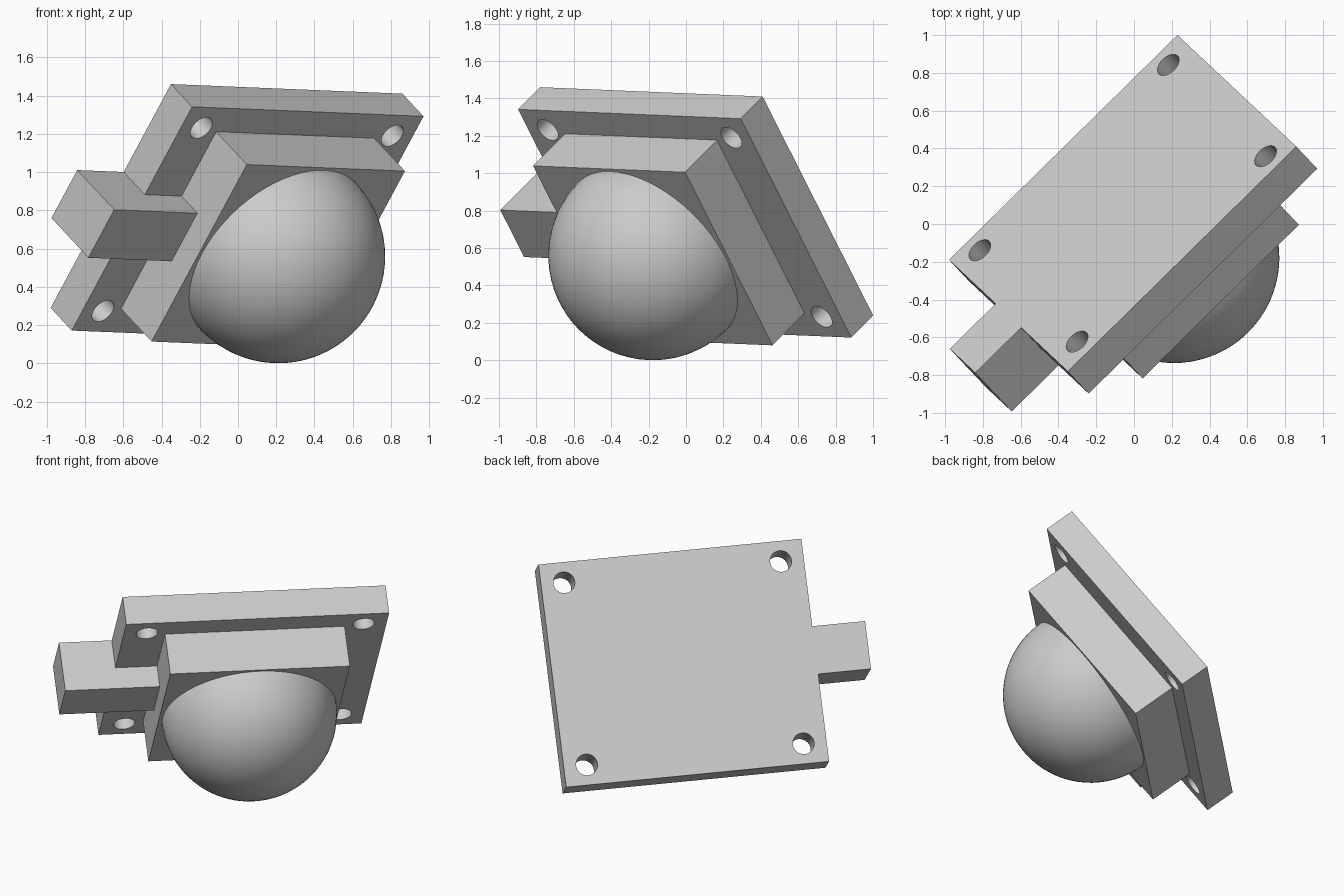
import bpy, bmesh
from math import pi, sin, cos
from mathutils import Matrix, Vector

cube = bpy.data.objects.get("Cube")
if cube:
    bpy.data.objects.remove(cube, do_unlink=True)

# Tilted frame: local z runs out of the plate towards the dome
u = Vector((0.7126, 0.7008, -0.0294)).normalized()
n = u.cross(Vector((0.4333, -0.4058, 0.8047))).normalized()
v = n.cross(u)
FRAME = Matrix((u, v, n)).transposed().to_4x4()
FRAME.translation = (-0.06, 0.11, 0.85)

PLATE = 0.2      # plate thickness
BLOCK = 0.49     # height of the dome's seat
RADIUS = 0.559

grey = bpy.data.materials.new("plain_grey")
grey.use_nodes = True
grey.diffuse_color = (0.6, 0.6, 0.6, 1)
grey.node_tree.nodes["Principled BSDF"].inputs["Base Color"].default_value = (0.6, 0.6, 0.6, 1)


def add_object(name, bm):
    bmesh.ops.recalc_face_normals(bm, faces=bm.faces)
    mesh = bpy.data.meshes.new(name)
    bm.to_mesh(mesh)
    bm.free()
    mesh.materials.append(grey)
    obj = bpy.data.objects.new(name, mesh)
    obj.matrix_world = FRAME
    bpy.context.collection.objects.link(obj)
    return obj


def add_prism(name, outline, extrusion):
    bm = bmesh.new()
    face = bm.faces.new([bm.verts.new(p) for p in outline])
    result = bmesh.ops.extrude_face_region(bm, geom=[face], use_keep_orig=True)
    moved = [g for g in result["geom"] if isinstance(g, bmesh.types.BMVert)]
    bmesh.ops.translate(bm, verts=moved, vec=extrusion)
    return add_object(name, bm)


def add_slab(name, half_u, half_v, low, high):
    corners = [(a * half_u, b * half_v, low) for a, b in ((-1, -1), (1, -1), (1, 1), (-1, 1))]
    return add_prism(name, corners, (0, 0, high - low))


# Mounting plate
plate = add_slab("mounting_plate", 0.849, 0.727, 0, PLATE)

# Four screw holes cut through the plate
bm = bmesh.new()
for a in (-0.70, 0.70):
    for b in (-0.595, 0.595):
        bmesh.ops.create_cone(bm, cap_ends=True, segments=48, radius1=0.069, radius2=0.069,
                              depth=1, matrix=Matrix.Translation((a, b, 0)))
cutter = add_object("hole_cutter", bm)
cutter.hide_render = True
cut = plate.modifiers.new("screw_holes", 'BOOLEAN')
cut.operation = 'DIFFERENCE'
cut.solver = 'EXACT'
cut.object = cutter
bpy.context.view_layer.objects.active = plate
bpy.ops.object.modifier_apply(modifier=cut.name)
bpy.data.objects.remove(cutter, do_unlink=True)

# Square seat under the dome
add_slab("dome_seat", 0.58, 0.575, PLATE, BLOCK)

# Side connector, stepped so it hooks over the plate edge
step = [(-1.19, 0), (-0.849, 0), (-0.849, PLATE), (-0.58, PLATE), (-0.58, 0.35), (-1.19, 0.35)]
add_prism("side_connector", [(a, -0.156, h) for a, h in step], (0, 0.312, 0))

# Half-sphere dome, spun from a quarter arc
bm = bmesh.new()
rings = 24
arc = [bm.verts.new((RADIUS * cos(i * pi / 2 / rings), 0, BLOCK + RADIUS * sin(i * pi / 2 / rings)))
       for i in range(rings + 1)]
edges = [bm.edges.new(pair) for pair in zip(arc, arc[1:])]
bmesh.ops.spin(bm, geom=arc + edges, cent=(0, 0, 0), axis=(0, 0, 1), angle=2 * pi, steps=64)
bmesh.ops.remove_doubles(bm, verts=bm.verts, dist=0.0005)
dome = add_object("dome", bm)
if dome.data.polygons[0].normal.dot(dome.data.polygons[0].center) < 0:
    dome.data.flip_normals()

# Smooth the curved parts
for obj in (plate, dome):
    bpy.ops.object.select_all(action='DESELECT')
    obj.select_set(True)
    bpy.context.view_layer.objects.active = obj
    bpy.ops.object.shade_smooth_by_angle()
